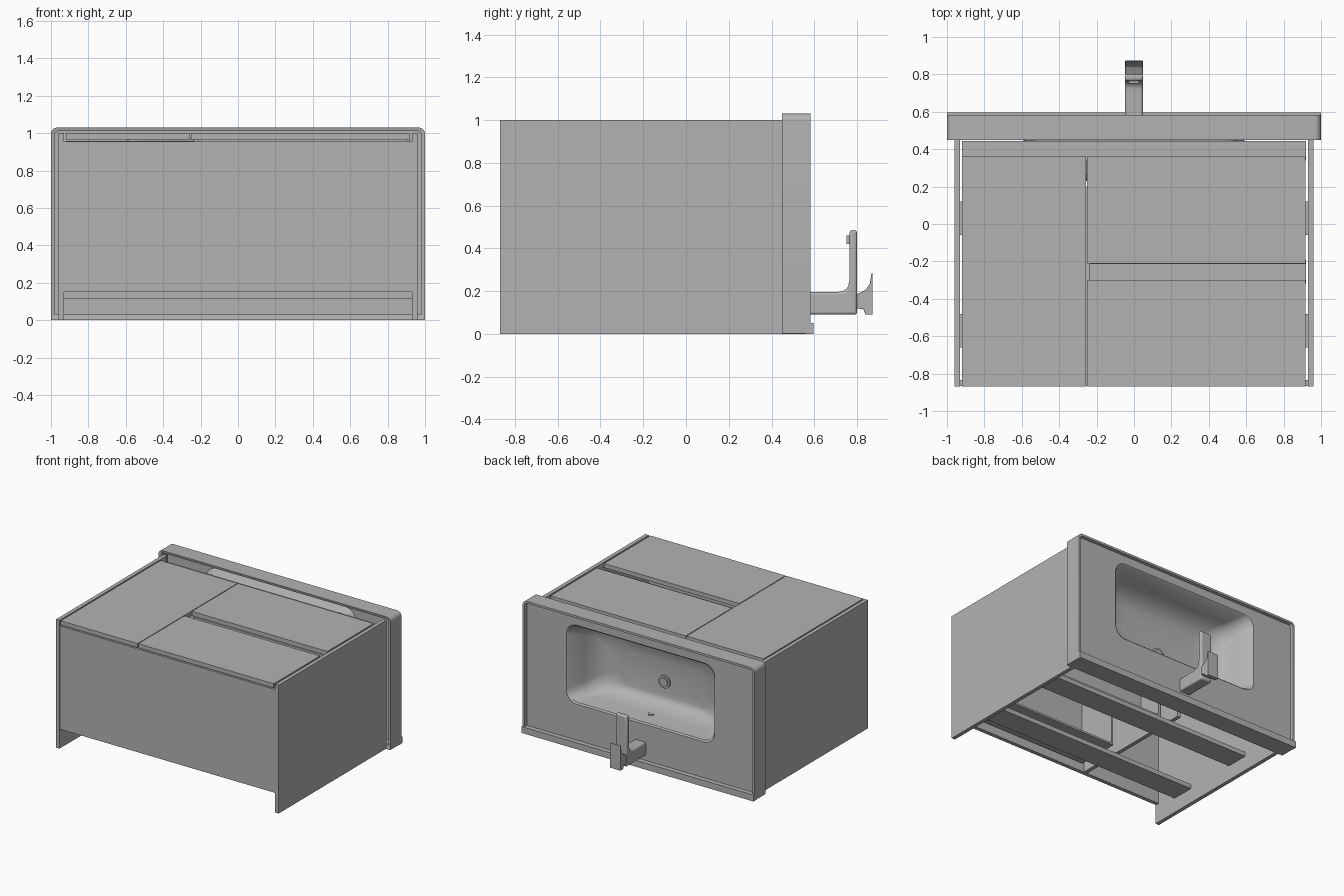
import bpy, bmesh, math
from mathutils import Matrix

cube = bpy.data.objects.get("Cube")
if cube:
    bpy.data.objects.remove(cube)

grey = bpy.data.materials.new("plain grey")
grey.use_nodes = True
grey.diffuse_color = (0.45, 0.45, 0.45, 1)
grey.node_tree.nodes["Principled BSDF"].inputs["Base Color"].default_value = grey.diffuse_color


def finish(name, bm, smooth=None):
    bmesh.ops.recalc_face_normals(bm, faces=bm.faces)
    mesh = bpy.data.meshes.new(name)
    bm.to_mesh(mesh)
    bm.free()
    mesh.materials.append(grey)
    obj = bpy.data.objects.new(name, mesh)
    bpy.context.collection.objects.link(obj)
    if smooth:
        bpy.ops.object.select_all(action='DESELECT')
        obj.select_set(True)
        bpy.context.view_layer.objects.active = obj
        bpy.ops.object.shade_smooth_by_angle(angle=math.radians(smooth))
    return obj


def box(name, x, y, z):
    bm = bmesh.new()
    bmesh.ops.create_cube(bm, size=1)
    for v in bm.verts:
        v.co = [lo + (c + 0.5) * (hi - lo) for c, (lo, hi) in zip(v.co, (x, y, z))]
    return finish(name, bm)


def rounded_ring(half, z0, z1, r_top, r_bottom, y, steps=8):
    """Rounded rectangle in the xz plane at depth y."""
    points = []
    corners = ((1, z1, -1, r_top), (-1, z1, -1, r_top), (-1, z0, 1, r_bottom), (1, z0, 1, r_bottom))
    for i, (sx, z, sz, r) in enumerate(corners):
        for k in range(steps + 1):
            a = math.pi / 2 * (i + k / steps)
            points.append((sx * (half - r) + r * math.cos(a), y, z + sz * r + r * math.sin(a)))
    return points


def loft(name, rings, closed=False, smooth=35):
    bm = bmesh.new()
    loops = [[bm.verts.new(p) for p in ring] for ring in rings]
    n = len(loops[0])
    for a, b in zip(loops, loops[1:]):
        for i in range(n):
            j = (i + 1) % n
            bm.faces.new((a[i], a[j], b[j], b[i]))
    bm.faces.new(loops[0])
    bm.faces.new(loops[-1])
    return finish(name, bm, smooth)


def extrude_profile(name, profile, half, bevel=0, smooth=35):
    """Side profile in yz, extruded across x."""
    bm = bmesh.new()
    face = bm.faces.new([bm.verts.new((-half, y, z)) for y, z in profile])
    out = bmesh.ops.extrude_face_region(bm, geom=[face])
    bmesh.ops.translate(bm, vec=(2 * half, 0, 0),
                        verts=[v for v in out["geom"] if isinstance(v, bmesh.types.BMVert)])
    obj = finish(name, bm, smooth)
    if bevel:
        mod = obj.modifiers.new("soft edges", 'BEVEL')
        mod.width = bevel
        mod.segments = 3
    return obj


def disc(name, radius, depth, place, sides=24, tilt=0):
    bm = bmesh.new()
    bmesh.ops.create_cone(bm, cap_ends=True, segments=sides, radius1=radius, radius2=radius, depth=depth,
                          matrix=Matrix.Translation(place) @ Matrix.Rotation(math.pi / 2 + tilt, 4, 'X'))
    return finish(name, bm, 35)


# Cabinet carcass
for side, s in (("left", 1), ("right", -1)):
    box(side + "_side_panel", sorted((s * 0.93, s * 0.96)), (-0.87, 0.455), (0, 1.0))
box("bottom_panel", (-0.93, 0.93), (-0.865, -0.835), (0.15, 0.955))
box("divider", (-0.265, -0.235), (-0.835, 0.2), (0.15, 0.955))
box("lower_back_rail", (-0.93, 0.93), (-0.66, -0.48), (0.115, 0.15))
box("upper_back_rail", (-0.93, 0.93), (-0.06, 0.12), (0.115, 0.15))

# Recessed finger channels
box("top_channel", (-0.92, 0.92), (0.34, 0.445), (0.94, 0.957))
box("middle_channel", (-0.235, 0.92), (-0.32, -0.19), (0.92, 0.94))
box("middle_channel_lip", (-0.235, 0.92), (-0.215, -0.2), (0.94, 0.965))

# Door and drawer fronts
box("door_front", (-0.92, -0.256), (-0.87, 0.36), (0.967, 1.0))
for name, y0, y1 in (("lower", -0.87, -0.30), ("upper", -0.21, 0.36)):
    box(name + "_drawer_front", (-0.25, 0.917), (y0, y1), (0.967, 1.0))

# Open drawer boxes
for name, base, top in (("lower", -0.82, -0.48), ("upper", -0.17, 0.04)):
    box(name + "_drawer_base", (-0.21, 0.9), (base, base + 0.015), (0.22, 0.967))
    box(name + "_drawer_back", (-0.21, 0.9), (base, top), (0.205, 0.22))
    for side, x in (("left", 0.885), ("right", -0.21)):
        box(name + "_drawer_" + side + "_wall", (x, x + 0.015), (base, top), (0.22, 0.967))

# Washbasin: underside of bowl, hollow skirt, rim, recessed deck, bowl
loft("washbasin", [
    rounded_ring(0.40, 0.40, 0.72, 0.12, 0.12, 0.23),
    rounded_ring(0.50, 0.36, 0.84, 0.14, 0.12, 0.26),
    rounded_ring(0.57, 0.33, 0.92, 0.12, 0.10, 0.36),
    rounded_ring(0.59, 0.32, 0.95, 0.10, 0.10, 0.45),
    rounded_ring(0.65, 0.30, 0.97, 0.10, 0.10, 0.53),
    rounded_ring(0.98, 0.03, 1.01, 0.02, 0.005, 0.53),
    rounded_ring(0.98, 0.03, 1.01, 0.02, 0.005, 0.455),
    rounded_ring(1.0, 0, 1.03, 0.035, 0.004, 0.45),
    rounded_ring(1.0, 0, 1.03, 0.035, 0.004, 0.583),
    rounded_ring(0.983, 0.04, 1.013, 0.02, 0.004, 0.583),
    rounded_ring(0.98, 0.045, 1.01, 0.02, 0.004, 0.56),
    rounded_ring(0.64, 0.33, 0.945, 0.09, 0.09, 0.56),
    rounded_ring(0.63, 0.34, 0.935, 0.09, 0.09, 0.55),
    rounded_ring(0.58, 0.35, 0.91, 0.10, 0.10, 0.42),
    rounded_ring(0.54, 0.36, 0.88, 0.12, 0.11, 0.33),
    rounded_ring(0.47, 0.39, 0.81, 0.13, 0.11, 0.275),
    rounded_ring(0.38, 0.42, 0.70, 0.12, 0.11, 0.26),
])
box("rear_ledge", (-1.0, 1.0), (0.56, 0.597), (0, 0.05))

# Drain, waste pipe and overflow
disc("drain_ring", 0.05, 0.012, (0, 0.264, 0.54))
disc("drain_plug", 0.034, 0.02, (0, 0.268, 0.54))
disc("waste_pipe", 0.035, 0.12, (0, 0.18, 0.54))
disc("overflow", 0.022, 0.012, (0, 0.43, 0.35), tilt=math.pi / 2)

# Tap: body with upright spout, aerator, flared lever
extrude_profile("tap_body", [(0.555, 0.09), (0.8, 0.09), (0.8, 0.485), (0.765, 0.485), (0.765, 0.25),
                             (0.758, 0.22), (0.74, 0.20), (0.70, 0.195), (0.555, 0.195)], 0.048, 0.012)
box("aerator", (-0.028, 0.028), (0.752, 0.768), (0.42, 0.46))
extrude_profile("tap_lever", [(0.798, 0.12), (0.83, 0.115), (0.84, 0.09), (0.873, 0.09), (0.873, 0.285),
                              (0.868, 0.285), (0.86, 0.235), (0.84, 0.205), (0.798, 0.185)], 0.047, 0.006)
